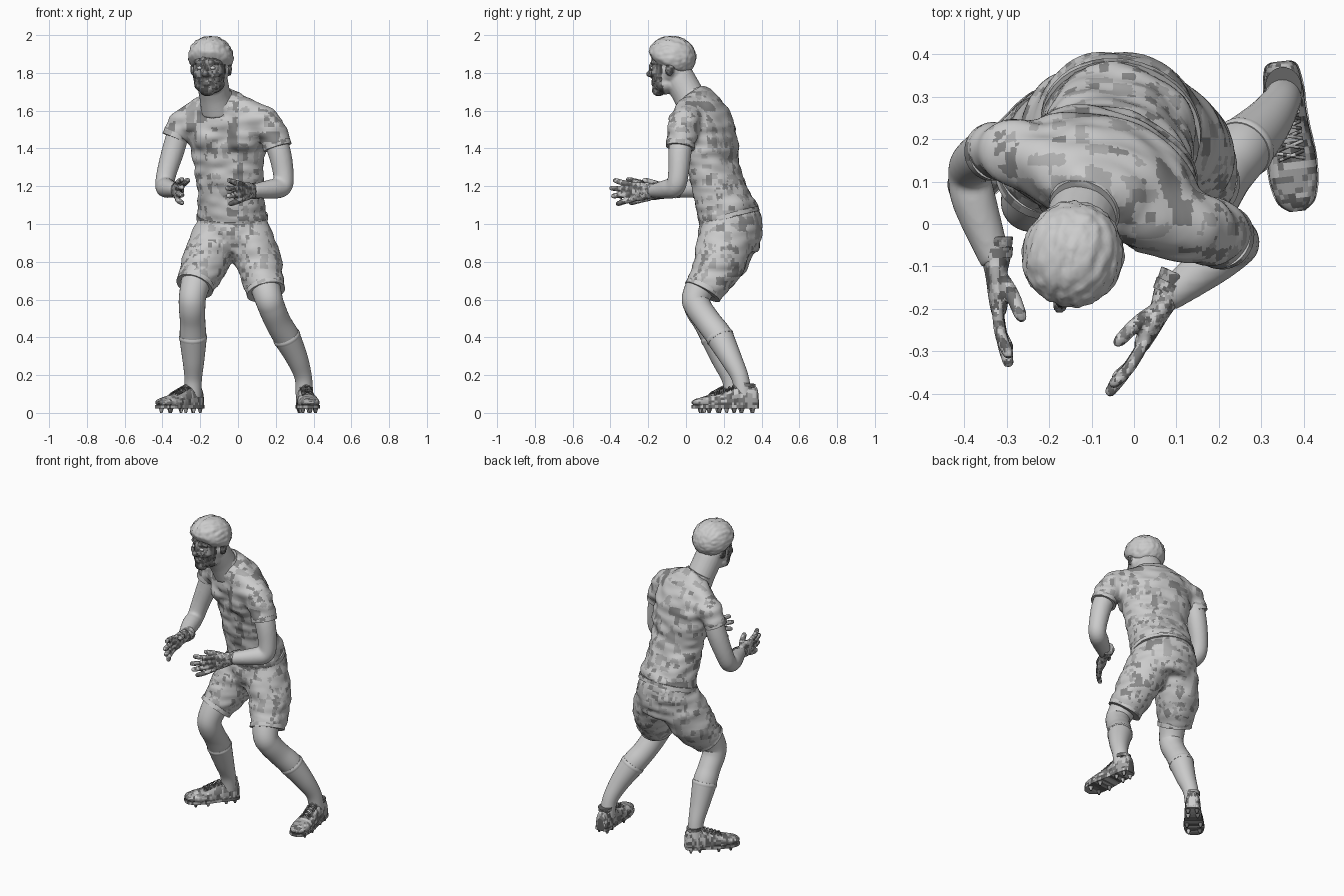
import bpy, bmesh, math
from mathutils import Vector as V, Matrix, noise

if "Cube" in bpy.data.objects:
    bpy.data.objects.remove(bpy.data.objects["Cube"])

LIGHT, SKIN = (.85,), (.8,)
CLOTH, DARK, FACE = (.8, .6, .42, .7, .25, .55), (.2, .4, .12, .6), (.1, .3, .16, .06)


def curve(pts, k):
    # Catmull-Rom interpolation of (x, y, z, ra, rb) rows
    rows = [V(p if len(p) == 5 else (*p, p[3])) for p in pts]
    out = []
    for i in range(len(rows) - 1):
        a, b, c, d = rows[max(i - 1, 0)], rows[i], rows[i + 1], rows[min(i + 2, len(rows) - 1)]
        out += [0.5 * (2 * b + (c - a) * t + (2 * a - 5 * b + 4 * c - d) * t * t + (3 * b - a - 3 * c + d) * t ** 3)
                for t in (j / k for j in range(k))]
    return out + [rows[-1]]


def skin(bm, rings):
    rings = [[bm.verts.new(p) for p in r] for r in rings]
    n = len(rings[0])
    for a, b in zip(rings, rings[1:]):
        for i in range(n):
            bm.faces.new((a[i], a[(i + 1) % n], b[(i + 1) % n], b[i]))
    bm.faces.new(rings[0][::-1])
    bm.faces.new(rings[-1])


def tube(bm, pts, ref=(1, 0, 0), n=24, k=6):
    P, rings = curve(pts, k), []
    for i, p in enumerate(P):
        t = (P[min(i + 1, len(P) - 1)] - P[max(i - 1, 0)]).to_3d().normalized()
        s = (V(ref) - t * V(ref).dot(t)).normalized()
        w = t.cross(s)
        angles = [math.tau * j / n for j in range(n)]
        rings.append([p.to_3d() + s * p[3] * math.cos(a) + w * p[4] * math.sin(a) for a in angles])
    skin(bm, rings)


def ball(bm, c, r, m=Matrix()):
    bmesh.ops.create_uvsphere(bm, u_segments=24, v_segments=14, radius=1,
                              matrix=m @ Matrix.Translation(c) @ Matrix.Diagonal((*r, 1)))


def paint(ob, tones, size, where=lambda p: True):
    # blocky patches of grey tones
    for g in (*tones, SKIN[0]):
        name = "grey_%02d" % (g * 100)
        m = bpy.data.materials.get(name) or bpy.data.materials.new(name)
        m.diffuse_color = (g, g, g, 1)
        m.use_nodes = True
        m.node_tree.nodes["Principled BSDF"].inputs["Base Color"].default_value = m.diffuse_color
        ob.data.materials.append(m)
    for f in ob.data.polygons:
        c = f.center / size
        if abs(noise.cell(c * .4)) * 97 % 1 > .5:
            c = c * 2
        f.material_index = int(abs(noise.cell(c)) * 997) % len(tones) if where(f.center) else len(tones)


def finish(name, bm, tones=SKIN, size=.05, voxel=0, relax=4, angle=45, crease=0, where=lambda p: True):
    bmesh.ops.recalc_face_normals(bm, faces=bm.faces)
    ob = bpy.data.objects.new(name, bpy.data.meshes.new(name))
    bm.to_mesh(ob.data)
    bm.free()
    bpy.context.collection.objects.link(ob)
    if voxel:
        m = ob.modifiers.new("fuse", 'REMESH')
        m.mode, m.voxel_size = 'VOXEL', voxel
        m = ob.modifiers.new("relax", 'SMOOTH')
        m.factor, m.iterations = 0.5, relax
        me = bpy.data.meshes.new_from_object(ob.evaluated_get(bpy.context.evaluated_depsgraph_get()))
        ob.modifiers.clear()
        ob.data = me
        for v, n in [(v, v.normal.copy()) for v in me.vertices]:
            v.co += n * crease * noise.noise(V((v.co.x * 9, v.co.y * 9, v.co.z * 22)))
    bpy.ops.object.select_all(action='DESELECT')
    ob.select_set(True)
    bpy.context.view_layer.objects.active = ob
    bpy.ops.object.shade_smooth_by_angle(angle=math.radians(angle))
    paint(ob, tones, size, where)


def limb(name, pts, ref=(1, 0, 0), tones=SKIN, n=28, **kw):
    bm = bmesh.new()
    tube(bm, pts, ref, n)
    finish(name, bm, tones, **kw)


def hem(name, s, ref, up):
    # cloth edge strip at the end of a sleeve or trouser leg
    e, d = V(s[-1][:3]), (V(s[-1][:3]) - V(s[-2][:3])).normalized()
    limb(name, [(*(e - d * up), s[-1][3] + .002), (*(e + d * .006), s[-1][3] + .002)], ref, CLOTH)


SHOULDER, HIP, FORE = (0.93, -0.36, 0), (0.95, -0.31, 0), (0.36, 0.93, 0)

# Shirt: torso, yoke, chest and sleeves fused
sleeves = {"right": [(-.17, .12, 1.54, .09), (-.27, .165, 1.54, .082), (-.318, .172, 1.5, .07), (-.335, .17, 1.46, .066)],
           "left": [(.02, .025, 1.535, .095), (.13, -.005, 1.54, .087), (.19, -.022, 1.47, .078), (.208, -.03, 1.41, .075)]}
bm = bmesh.new()
tube(bm, [(-.03, .232, 1.03, .192, .162), (-.035, .195, 1.13, .183, .147), (-.045, .15, 1.28, .19, .13),
          (-.055, .13, 1.43, .213, .134), (-.07, .105, 1.54, .22, .13), (-.095, .07, 1.63, .155, .105),
          (-.117, .035, 1.68, .09, .085)], SHOULDER, n=40)
tube(bm, [(-.28, .17, 1.545, .075), (-.19, .125, 1.585, .085), (-.1, .085, 1.605, .09), (.03, .03, 1.585, .09),
          (.13, -.0, 1.545, .08)], (0, 0, 1))
ball(bm, (.03, .02, 1.47), (.095, .09, .1))
ball(bm, (-.14, .085, 1.46), (.095, .09, .1))
for s in sleeves.values():
    tube(bm, s, FORE)
finish("shirt", bm, CLOTH, .055, 0.011, 12, crease=.012)
limb("collar", [(-.113, .043, 1.665, .09, .087), (-.12, .03, 1.69, .083, .08)], SHOULDER, CLOTH)
limb("shirt_hem", [(-.03, .232, 1.025, .192, .162), (-.031, .225, 1.05, .191, .161)], HIP, CLOTH, 40)

# Shorts: pelvis and two legs fused
shorts = {"right": [(-.11, .24, .95, .125, .145), (-.175, .185, .8, .127, .137), (-.228, .1, .675, .1, .1)],
          "left": [(.05, .215, .95, .125, .145), (.108, .175, .8, .123, .137), (.147, .09, .645, .102, .1)]}
bm = bmesh.new()
tube(bm, [(-.03, .22, 1.08, .17, .14), (-.03, .235, .98, .196, .17), (-.03, .235, .85, .165, .145)], HIP, n=40)
for s in shorts.values():
    tube(bm, s)
finish("shorts", bm, CLOTH, .04, 0.011, 14, crease=.01)

# Legs, with socks over the lower half
legs = {"right": [(-.2, .14, .78, .088), (-.238, .06, .63, .073), (-.243, .06, .56, .07), (-.24, .105, .48, .067),
                  (-.238, .15, .4, .07), (-.236, .195, .28, .055), (-.237, .235, .18, .043), (-.24, .25, .09, .043)],
        "left": [(.12, .13, .76, .088), (.158, .055, .62, .075), (.178, .065, .56, .071), (.212, .12, .48, .069),
                 (.258, .18, .4, .07), (.312, .237, .29, .055), (.345, .285, .19, .043), (.352, .305, .09, .043)]}
arms = {"right": [(-.3, .175, 1.54, .058), (-.34, .168, 1.4, .06), (-.378, .145, 1.27, .053), (-.388, .115, 1.205, .05),
                  (-.375, .05, 1.19, .052), (-.325, -.09, 1.18, .036)],
        "left": [(.15, -.005, 1.55, .065), (.213, -.03, 1.4, .062), (.24, -.04, 1.27, .055), (.235, -.055, 1.2, .052),
                 (.18, -.095, 1.185, .052), (.075, -.175, 1.175, .036)]}
bend = {"right": (.95, .3, 0), "left": (-.6, .8, 0)}
for side, p in legs.items():
    hem(side + "_sleeve_cuff", sleeves[side], FORE, .022)
    hem(side + "_shorts_hem", [(*q[:3], q[3]) for q in shorts[side]], (1, 0, 0), .02)
    limb(side + "_leg", p)
    limb(side + "_sock", [(x, y, z, r + .003) for x, y, z, r in p[4:]])
    a, d = V(p[4][:3]), (V(p[4][:3]) - V(p[5][:3])).normalized()
    limb(side + "_sock_welt", [(*(a - d * .012), .073), (*a, .075), (*(a + d * .012), .072)])
    bm = bmesh.new()
    tube(bm, arms[side], bend[side], n=28)
    finish(side + "_arm", bm, SKIN + (.55, .8, .8), .04, 0.009)

# Gloves: palm, four spread fingers, thumb, wrist strap
hands = {"right": ((.02, -1, 0), (1, .02, 0)), "left": ((-.46, -.97, 0), (-.91, .42, 0))}
for side, (d, n) in hands.items():
    W, d, n, u = V(arms[side][-1][:3]), V(d), V(n), V((0, 0, 1))
    at = lambda a, b, c, r, r2=None: (*(W + d * a + n * b + u * c), r, r2 or r)
    bm = bmesh.new()
    tube(bm, [at(-.06, 0, 0, .042, .045), at(-.01, 0, 0, .035, .038), at(.03, 0, 0, .026, .045),
              at(.08, .004, -.004, .024, .05), at(.12, .004, -.006, .018, .046)], n)
    for i in range(4):
        f, ln = i - 1.5, (.085, .11, .12, .1)[i]
        tube(bm, [at(.1, 0, f * .025 - .006, .014), at(.12 + ln * .5, .012 - abs(f) * .003, f * .034 - .006, .0145),
                  at(.115 + ln, .024, f * .041 - .006, .0135), at(.127 + ln, .027, f * .043 - .006, .006)], n, n=12)
    tube(bm, [at(.03, .005, .015, .02), at(.075, .035, .034, .0175), at(.125, .055, .05, .015),
              at(.14, .062, .055, .007)], u, n=12)
    finish(side + "_glove", bm, DARK, .02, 0.005, 3)
    limb(side + "_glove_strap", [at(-.035, 0, 0, .041, .044), at(-.01, 0, 0, .038, .041)], n, DARK, size=.02)

# Head: skull, jaw, features and neck fused
M = Matrix.Translation((-.145, -.075, 1.84)) @ Matrix.Rotation(math.radians(-14), 4, 'Z')
MI = M.inverted()
bm = bmesh.new()
for c, r in [((0, .008, .04), (.105, .116, .106)), ((0, -.035, -.04), (.088, .075, .115)),
             ((0, 0, -.03), (.098, .088, .08)), ((0, -.028, -.1), (.082, .073, .052)),
             ((0, -.072, -.132), (.042, .036, .032)), ((0, -.083, .016), (.07, .03, .016)),
             ((0, -.108, -.015), (.013, .018, .036)), ((0, -.116, -.046), (.018, .024, .018)),
             ((0, -.099, -.086), (.027, .014, .008)), ((0, -.098, -.1), (.023, .014, .009))]:
    ball(bm, c, r, M)
for s in (-1, 1):
    ball(bm, (s * .045, -.07, -.045), (.034, .034, .03), M)
    ball(bm, (s * .102, .0, -.02), (.011, .024, .036), M @ Matrix.Rotation(s * .15, 4, 'Z'))
tube(bm, [(-.105, .055, 1.6, .09), (-.122, .015, 1.68, .083), (-.14, -.04, 1.78, .082), (-.145, -.05, 1.84, .07)])
finish("head", bm, FACE, .02, 0.0065, 3, where=lambda p: (MI @ p).y < -.03 or abs((MI @ p).x) > .097)
bm = bmesh.new()
for s in (-1, 1):
    ball(bm, (s * .034, -.096, -.014), (.015, .012, .01), M)
finish("eyes", bm, LIGHT)

# Hair: tufted cap that tapers into the skull below the hairline
bm = bmesh.new()
bmesh.ops.create_icosphere(bm, subdivisions=5, radius=1)
for v in bm.verts:
    p = v.co.copy()
    line = p.z - (-.3 - .6 * p.y)
    k = 1 if line > 0 else max(.7, 1 + line * .6)
    tuft = noise.noise(V((p.x * 7, p.y * 3, p.z * 7))) * .04 + noise.noise(p * 15) * .015
    part = -.05 * math.exp(-((p.x + .1) / .07) ** 2) * (1 if p.y < -.2 else 0.3)
    quiff = .06 * max(0, -p.y) * max(0, p.z)
    v.co = V((p.x * .119, p.y * .127 + .002, p.z * .113 + .042)) * (k + tuft + part + quiff)
bm.transform(M)
finish("hair", bm, LIGHT, angle=60)

# Boots: upper, sole with studs, laces, collar
feet = {"right": ((-.2, .295, 0), (-.42, .055, 0)), "left": ((.345, .383, 0), (.385, .03, 0))}
profile = curve([(0, .02, .1, 0), (.012, .037, .14, 0), (.06, .046, .155, 0), (.105, .047, .145, 0), (.15, .05, .12, 0),
                 (.21, .057, .1, 0), (.27, .055, .086, 0), (.315, .041, .074, 0), (.335, .015, .06, 0)], 4)
for side, (heel, toe) in feet.items():
    o, t = V(heel), V(toe) - V(heel)
    scale = t.length / .335
    t.normalize()
    w = V((0, 0, 1)).cross(t)
    at = lambda a, b, z: o + t * a * scale + w * b + V((0, 0, z))
    circle = [(math.cos(math.tau * j / 24), math.sin(math.tau * j / 24)) for j in range(24)]
    bm = bmesh.new()
    skin(bm, [[at(a, hw * math.copysign(abs(c) ** .75, c), max(.03, .055 + s * (top - .055))) for c, s in circle]
              for a, hw, top, *_ in profile])
    finish(side + "_boot", bm, DARK, .025)
    bm = bmesh.new()
    skin(bm, [[at(a, b * (hw + .003), z) for b, z in ((-1, .024), (1, .024), (1, .042), (-1, .042))]
              for a, hw, *_ in profile])
    for a, b in [(.03, .026), (.085, .028), (.2, .04), (.275, .034)]:
        for s in (-1, 1):
            bmesh.ops.create_cone(bm, cap_ends=True, segments=12, radius1=.006, radius2=.014, depth=.026,
                                  matrix=Matrix.Translation(at(a, b * s, .013)))
    finish(side + "_boot_sole_and_studs", bm, DARK, .03, angle=35)
    bm = bmesh.new()
    for i in range(5):
        a, z = .115 + i * .022, .144 - i * .0085
        for s in (-1, 1):
            tube(bm, [(*at(a, -.03 * s, z - .014), .004), (*at(a + .008, 0, z + .003), .004),
                      (*at(a + .016, .03 * s, z - .018), .004)], t, n=8, k=4)
    finish(side + "_boot_laces", bm, DARK, .02)
    limb(side + "_boot_collar", [(*at(.06, 0, .138), .042, .047), (*at(.058, 0, .158), .043, .048)], w, DARK, size=.02)
